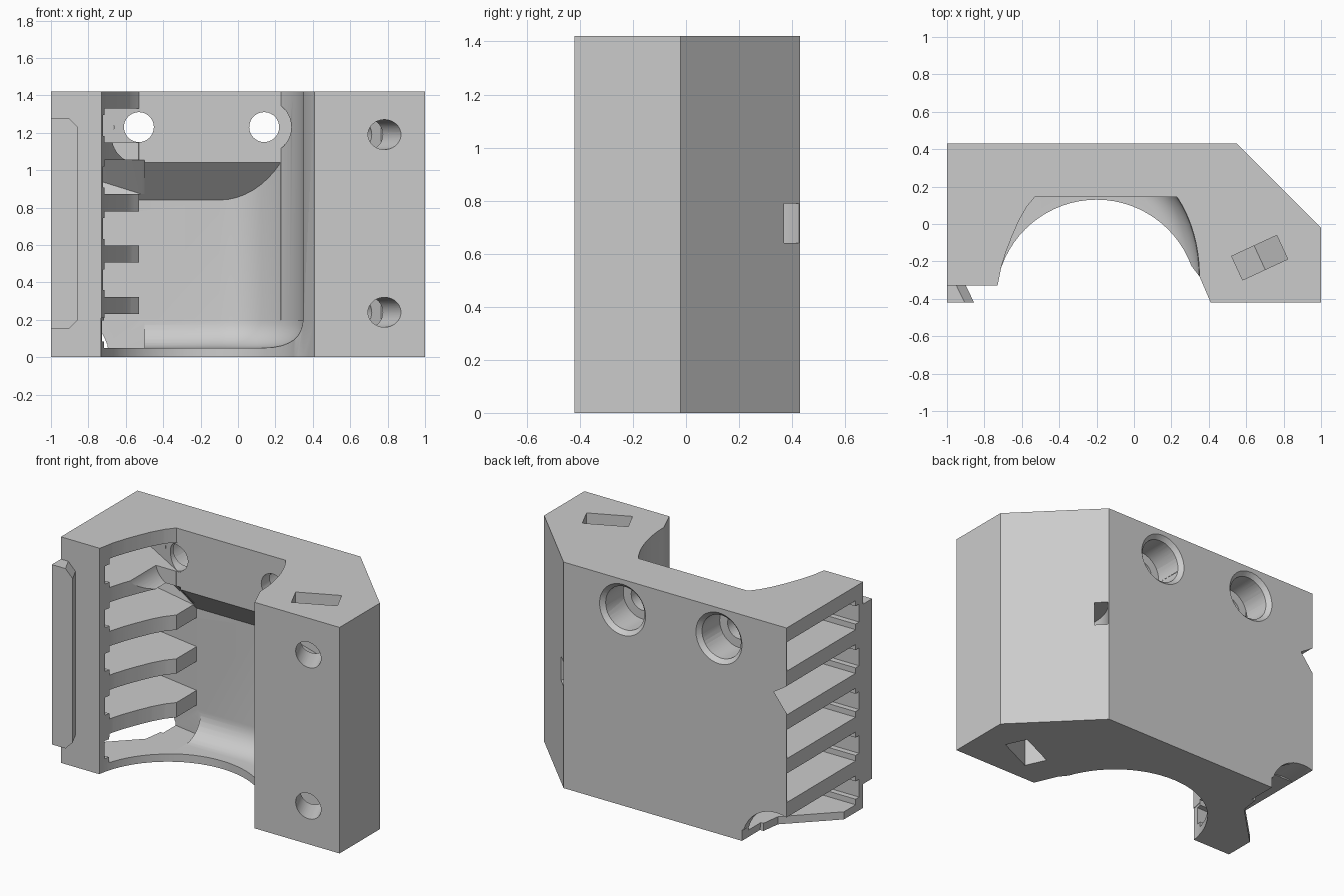
import bpy, bmesh
from math import sin, cos, pi, radians
from mathutils import Vector

if "Cube" in bpy.data.objects:
    bpy.data.objects.remove(bpy.data.objects["Cube"])

grey = bpy.data.materials.new("light grey plastic")
grey.use_nodes = True
grey.diffuse_color = (0.6, 0.6, 0.6, 1)
grey.node_tree.nodes["Principled BSDF"].inputs["Base Color"].default_value = (0.6, 0.6, 0.6, 1)

H = 1.42


def loft(name, rings, cap_splits=None, round_front=0):
    """Skin a stack of rings of equal length into a closed solid."""
    bm = bmesh.new()
    vs = [[bm.verts.new(p) for p in ring] for ring in rings]
    n = len(vs[0])
    for lo, hi in zip(vs, vs[1:]):
        for i in range(n):
            j = (i + 1) % n
            bm.faces.new((lo[i], lo[j], hi[j], hi[i]))
    bm.faces.new(vs[0])
    for idx in cap_splits or [range(n)]:
        bm.faces.new([vs[-1][i] for i in idx])
    if round_front:
        front = min(v.co.y for v in bm.verts) + 0.001
        edges = [e for e in bm.edges if all(v.co.y < front for v in e.verts)
                 and abs(e.verts[0].co.z - e.verts[1].co.z) < 0.001]
        bmesh.ops.bevel(bm, geom=edges, offset=round_front, segments=4, affect='EDGES')
    bmesh.ops.triangulate(bm, faces=[f for f in bm.faces if len(f.verts) == 4])
    bmesh.ops.recalc_face_normals(bm, faces=bm.faces)
    mesh = bpy.data.meshes.new(name)
    bm.to_mesh(mesh)
    bm.free()
    mesh.materials.append(grey)
    obj = bpy.data.objects.new(name, mesh)
    bpy.context.collection.objects.link(obj)
    return obj


def prism(name, pts, z0, z1):
    return loft(name, [[(x, y, z) for x, y in pts] for z in (z0, z1)])


def drill(name, start, end, r0, r1):
    """Round cutter between two points; the radii may differ."""
    a, b = Vector(start), Vector(end)
    side = (b - a).cross(Vector((0, 0, 1))).normalized()
    turns = [2 * pi * i / 40 for i in range(40)]
    return loft(name, [[c + r * (side * cos(t) + Vector((0, 0, 1)) * sin(t)) for t in turns]
                       for c, r in ((a, r0), (b, r1))])


def bow(a, t):
    """Point on the elliptical right wall of the bay."""
    return (-0.1 + a * cos(t), -0.28 + 0.625 * sin(t))


# Main block
body = prism("housing_body", [(-1, .43), (.55, .43), (1, -.02), (1, -.42),
                              (.2, -.42), (.2, -.33), (-1, -.33)], 0, H)
cutters = []

# Open bay, running out through the top
t_flat = 0.748
bay = [(.423, -.45)] + [bow(.45, t_flat * i / 12) for i in range(13)]
bay += [(-.53, .145), (-.575, .09), (-.615, .02), (-.65, -.06), (-.685, -.15),
        (-.71, -.23), (-.73, -.33), (-.73, -.5)]
cutters.append(prism("bay_cutter", bay, .2, H + .1))

# Round opening in the bottom lip
lip = [(.423, -.45), (.35, -.28)]
lip += [(-.2 + .54 * cos(radians(a)), -.41 + .54 * sin(radians(a))) for a in range(20, 171, 5)]
lip += [(-.733, -.34), (-.73, -.5)]
cutters.append(prism("lip_cutter", lip, -.1, .21))

# Deep pocket with a filleted floor and sloping roof
angles = [t_flat * i / 8 for i in range(9)]
angles += [t_flat + (pi / 2 - t_flat) * i / 8 for i in range(1, 9)]
pocket = [bow(.448, t) for t in angles] + [(-.53, .345), (-.53, .145), (-.53, -.28)]
rings = []
for k in range(9):
    s = k / 8 * pi / 2
    inset = .15 * (1 - sin(s))
    ring = []
    for x, y in pocket:
        d = Vector((max(x + .1, 0), max(y + .28, 0))).normalized()
        if x < -.11:
            d = Vector((0, 1 if y > .3 else 0))
        ring.append((x - inset * d.x, y - inset * d.y, .05 + .15 * (1 - cos(s))))
    rings.append(ring)
rings.append([(x, y, min(1.04, 1.185 - y)) for x, y in pocket])
n = len(pocket)
cutters.append(loft("pocket_cutter", rings, [range(8, n - 1), [*range(0, 9), n - 2, n - 1]]))

# Vent slots between the side fins
for k in range(5):
    slot = []
    for z in (.048 + .275 * k, .23 + .275 * k):
        back = max(.147, min(.344, 1.185 - z))
        far = .428 + (.428 - back) * .1 / .48
        slot.append([(-1.1, -.29, z), (-.5, -.29, z), (-.5, back, z), (-.52, back, z), (-1.1, far, z)])
    cutters.append(loft("vent_cutter", slot, round_front=.035))

# Cable exit at the lower back corner
cutters.append(prism("cable_floor_cutter", [(-.69, .5), (-.69, .43), (-.73, .13), (-1, -.14),
                                            (-1.1, -.24), (-1.1, .5)], -.1, .07))
cutters.append(drill("cable_arch_cutter", (-.93, .25, 0), (-.93, .5, 0), .24, .24))

# Screw holes through the back wall
for x, z, r in ((-.53, 1.18, .145), (.14, 1.23, .145)):
    cutters.append(drill("front_clearance_cutter", (x, -.2, z), (x, .144, z), r, r))
    cutters.append(drill("screw_cutter", (x, .1, 1.23), (x, .5, 1.23), .08, .08))
    cutters.append(drill("counterbore_cutter", (x, .23, 1.23), (x, .5, 1.23), .135, .135))
    cutters.append(drill("countersink_cutter", (x, .40, 1.23), (x, .44, 1.23), .13, .17))

# Angled screw holes and nut traps in the column
axis, across = Vector((.42, -.907, 0)), Vector((.907, .42, 0))
for z, out in ((.24, -1), (1.19, 1)):
    c = Vector((.672, -.18, z))
    cutters.append(drill("column_screw_cutter", c - axis * .16, c + axis * .4, .08, .08))
    shape = [(-.133, .4), (-.133, -.077), (0, -.154), (.133, -.077), (.133, .4)]
    cutters.append(loft("nut_cutter", [[c + axis * d + across * u + Vector((0, 0, v * out))
                                        for u, v in shape] for d in (-.07, .07)]))

# Curved strap tunnel behind the chamfer
arc = [radians(a) for a in range(130, 321, 5)]
tunnel = [(.775 + .312 * cos(a), .205 + .312 * sin(a)) for a in arc]
tunnel += [(.775 + .232 * cos(a), .205 + .232 * sin(a)) for a in reversed(arc)]
cutters.append(prism("strap_cutter", tunnel, .64, .79))

# Cut everything out of the block
bpy.context.view_layer.objects.active = body
for cutter in cutters:
    mod = body.modifiers.new("cut", 'BOOLEAN')
    mod.operation, mod.solver, mod.object = 'DIFFERENCE', 'EXACT', cutter
    bpy.ops.object.modifier_apply(modifier=mod.name)
    bpy.data.objects.remove(cutter)

# Undercut rail on the front
edge = [(-1, .15), (-.9, .15), (-.85, .2), (-.85, 1.23), (-.9, 1.28), (-1, 1.28)]
rail = loft("front_rail", [[(x if x < -.99 else x - dx, y, z) for x, z in edge]
                           for y, dx in ((-.42, .005), (-.328, .05))])

for obj in (body, rail):
    bpy.ops.object.select_all(action='DESELECT')
    obj.select_set(True)
    bpy.context.view_layer.objects.active = obj
    bpy.ops.object.shade_smooth_by_angle(angle=radians(25))
